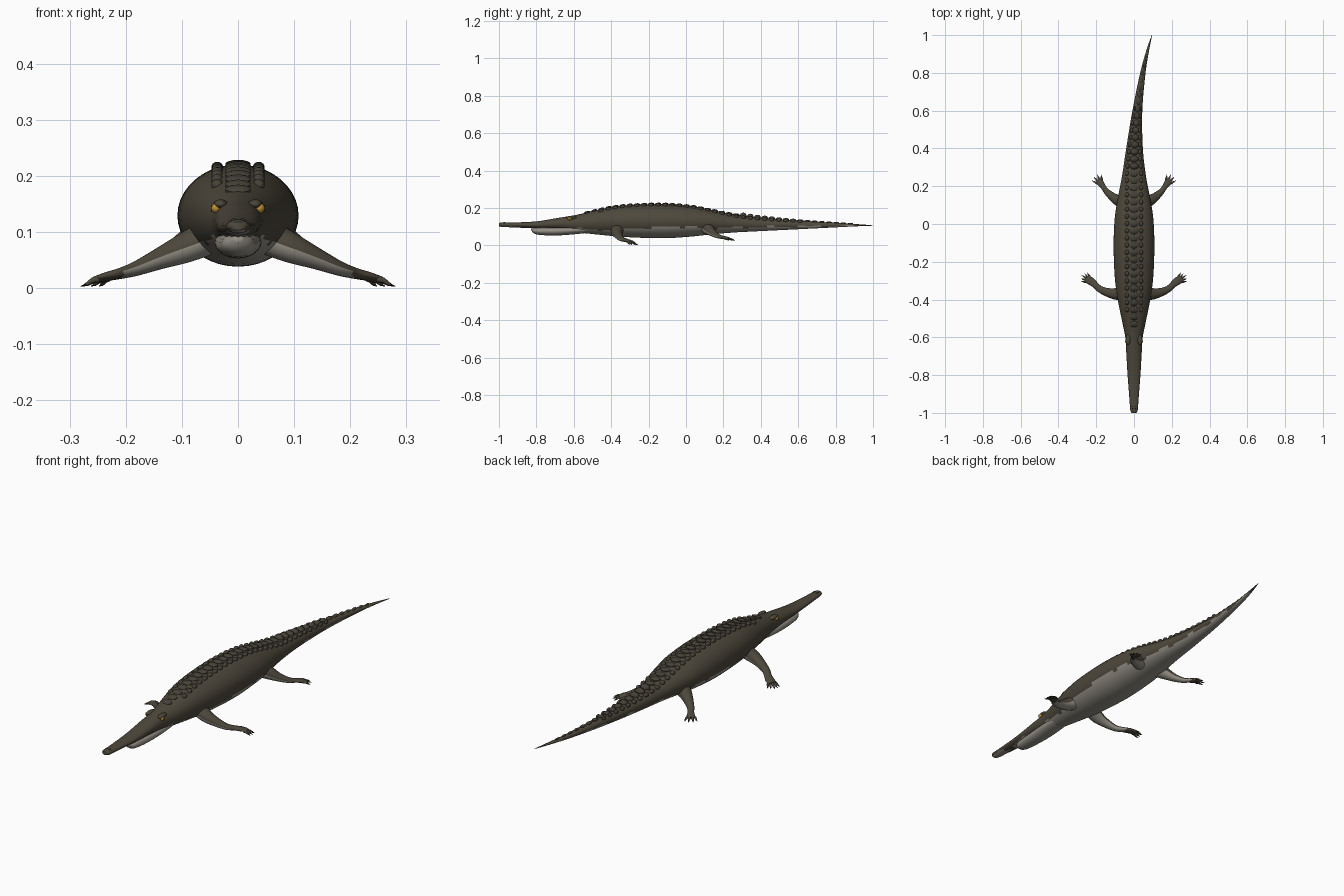
import bpy, bmesh, math
from mathutils import Vector, Matrix

cube = bpy.data.objects.get("Cube")
if cube:
    bpy.data.objects.remove(cube)


def material(name, r, g, b):
    m = bpy.data.materials.new(name)
    m.diffuse_color = (r, g, b, 1)
    m.use_nodes = True
    node = m.node_tree.nodes["Principled BSDF"]
    node.inputs["Base Color"].default_value = (r, g, b, 1)
    node.inputs["Roughness"].default_value = 0.8
    return m


HIDE = material("dark olive hide", 0.075, 0.065, 0.045)
BELLY = material("pale grey belly", 0.30, 0.28, 0.24)
SCUTE = material("dark scute", 0.06, 0.053, 0.038)
AMBER = material("amber eye", 0.50, 0.27, 0.03)
BLACK = material("black pupil and claw", 0.015, 0.013, 0.01)


def finish(bm, name, mats, angle=60):
    bmesh.ops.recalc_face_normals(bm, faces=bm.faces)
    mesh = bpy.data.meshes.new(name)
    bm.to_mesh(mesh)
    bm.free()
    for m in mats:
        mesh.materials.append(m)
    ob = bpy.data.objects.new(name, mesh)
    bpy.context.collection.objects.link(ob)
    bpy.ops.object.select_all(action='DESELECT')
    ob.select_set(True)
    bpy.context.view_layer.objects.active = ob
    bpy.ops.object.shade_smooth_by_angle(angle=math.radians(angle))
    return ob


def resample(rows, steps):
    """Smooth curve through the rows (Catmull-Rom on every column)."""
    out = []
    rows = [Vector(r) for r in rows]
    for i in range(len(rows) - 1):
        a, b, c, d = (rows[max(i - 1, 0)], rows[i], rows[i + 1],
                      rows[min(i + 2, len(rows) - 1)])
        for s in range(steps):
            t = s / steps
            out.append(0.5 * (2 * b + (c - a) * t + (2 * a - 5 * b + 4 * c - d) * t**2
                              + (3 * b - a - 3 * c + d) * t**3))
    return out + [rows[-1]]


def tube(bm, rows, sides):
    """Loft ellipses along rows of x, y, z, half width, half height."""
    rings = []
    for i, r in enumerate(rows):
        along = rows[min(i + 1, len(rows) - 1)] - rows[max(i - 1, 0)]
        along = Vector(along[:3]).normalized()
        side = along.cross(Vector((0, 0, 1))).normalized()
        up = side.cross(along)
        ring = []
        for k in range(sides):
            a = math.tau * k / sides
            ring.append(bm.verts.new(Vector(r[:3]) + side * r[3] * math.cos(a)
                                     + up * r[4] * math.sin(a)))
        rings.append(ring)
    for p, q in zip(rings, rings[1:]):
        for k in range(sides):
            n = (k + 1) % sides
            bm.faces.new((p[k], p[n], q[n], q[k]))
    bm.faces.new(rings[0])
    bm.faces.new(rings[-1])


def blob(bm, pos, size, segs=12, turn=0):
    m = (Matrix.Translation(pos) @ Matrix.Rotation(turn, 4, 'X')
         @ Matrix.Diagonal((*size, 1)))
    bmesh.ops.create_uvsphere(bm, u_segments=segs, v_segments=segs // 2 + 2,
                              radius=1, matrix=m)


# Body stations: y, x, half width, bottom, top, belly line
stations = [
    (-1.0, 0, .012, .103, .118, .100), (-.985, 0, .020, .098, .122, .100),
    (-.93, 0, .024, .096, .122, .099), (-.80, 0, .034, .090, .128, .094),
    (-.68, 0, .041, .084, .147, .090), (-.60, 0, .046, .072, .160, .088),
    (-.52, 0, .062, .062, .177, .086), (-.40, 0, .086, .050, .204, .084),
    (-.28, 0, .102, .042, .216, .090), (-.12, 0, .108, .038, .220, .100),
    (.02, 0, .103, .046, .210, .098), (.12, 0, .089, .056, .192, .094),
    (.25, 0, .064, .068, .166, .095), (.40, .003, .044, .076, .148, .097),
    (.60, .018, .026, .086, .132, .101), (.80, .047, .014, .096, .120, .103),
    (.92, .073, .007, .102, .113, .104), (1.0, .095, .001, .105, .107, .105)]
spine = resample(stations, 5)


def at(y):
    """Body station at any y."""
    for a, b in zip(spine, spine[1:]):
        if a[0] <= y <= b[0]:
            return a.lerp(b, (y - a[0]) / (b[0] - a[0]))
    return spine[-1]


def surface(y, dx):
    _, x, w, low, top, _ = at(y)
    f = math.sqrt(max(0, 1 - (dx / w) ** 2))
    return Vector((x + dx, y, (low + top) / 2 + (top - low) / 2 * f))


bm = bmesh.new()
tube(bm, [Vector((x, y, (b + t) / 2, w, (t - b) / 2)) for y, x, w, b, t, _ in spine], 40)
for f in bm.faces:
    c = f.calc_center_median()
    wave = .004 * math.sin(c.y * 31) + .002 * math.sin(c.y * 73)
    f.material_index = int(c.z < at(c.y)[5] + wave)
finish(bm, "body", [HIDE, BELLY])

# Lower jaw with its throat pouch
bm = bmesh.new()
jaw = [(0, -.825, .090, .008, .006), (0, -.805, .079, .026, .018),
       (0, -.76, .076, .033, .022), (0, -.68, .077, .039, .024),
       (0, -.60, .081, .042, .022), (0, -.52, .085, .040, .018)]
tube(bm, resample(jaw, 4), 24)
finish(bm, "lower_jaw", [BELLY])

# Eyes, brows and nostrils
for sx, label in ((1, "left"), (-1, "right")):
    parts = (("brow", (.031, -.612, .149), (.013, .028, .009), HIDE),
             ("eye", (.039, -.622, .142), (.009, .011, .009), AMBER),
             ("pupil", (.0465, -.624, .142), (.002, .002, .006), BLACK),
             ("nostril", (.008, -.972, .121), (.004, .007, .003), SCUTE))
    for part, p, size, mat in parts:
        bm = bmesh.new()
        blob(bm, Vector((sx * p[0], p[1], p[2])), size, 16)
        finish(bm, label + "_" + part, [mat])

# Armour: a column of broad plates flanked by rows of beads
bm = bmesh.new()
y = -.53
while y < .9:
    w = at(y)[2]
    slope = math.atan2(at(y + .02)[4] - at(y - .02)[4], .04)
    wide = min(.024, w * .5)
    size = .008 if y < .3 else max(.004, .3 * w)
    blob(bm, surface(y, 0), (wide, .018, size), 10, slope + .12)
    if -.47 < y < .62:
        for s in (-1, 1):
            blob(bm, surface(y, s * min(.037, w * .62)),
                 (min(.011, w * .25), .014, .010), 10, slope + .15)
    y += .038
finish(bm, "back_scutes", [SCUTE], 40)

# Legs: paths of x, y, z, half width, half height, then toes fan out
front = [(.055, -.365, .090, .036, .032), (.095, -.370, .071, .031, .027),
         (.140, -.362, .052, .023, .019), (.180, -.345, .035, .018, .013),
         (.205, -.322, .027, .017, .010), (.230, -.302, .021, .021, .008),
         (.250, -.290, .016, .018, .006)]
hind = [(.045, .105, .098, .036, .034), (.080, .122, .084, .030, .028),
        (.115, .145, .064, .022, .018), (.145, .172, .049, .016, .012),
        (.162, .195, .043, .014, .009), (.178, .218, .038, .018, .008),
        (.188, .232, .034, .016, .006)]
for name, path, drop, toes in (("front", front, .010, 5), ("hind", hind, .005, 4)):
    for sx, label in ((1, "left"), (-1, "right")):
        flip = [(sx * p[0], *p[1:]) for p in path]
        bm = bmesh.new()
        tube(bm, resample(flip, 4), 18)
        bmesh.ops.recalc_face_normals(bm, faces=bm.faces)
        foot_x = path[4][0]
        for f in bm.faces:
            under = f.normal.z < -.1 and abs(f.calc_center_median().x) < foot_x
            f.material_index = int(under)
        finish(bm, f"{label}_{name}_leg", [HIDE, BELLY])

        end = Vector(flip[-1][:3])
        ahead = end - Vector(flip[-3][:3])
        ahead.z = 0
        ahead.normalize()
        across = Vector((-ahead.y, ahead.x, 0))
        skin, claws = bmesh.new(), bmesh.new()
        for i in range(toes):
            k = 2 * i / (toes - 1) - 1
            aim = (ahead + across * k * .5).normalized()
            root = end + across * k * .013 - ahead * (.008 + .006 * abs(k))
            tip = root + aim * (.031 - .006 * abs(k)) - Vector((0, 0, drop))
            knuckle = root.lerp(tip, .5) + Vector((0, 0, .003))
            point = tip + aim * .010 - Vector((0, 0, .003))
            tube(skin, [Vector((*root, .0055, .0055)), Vector((*knuckle, .006, .005)),
                        Vector((*tip, .0035, .003))], 8)
            tube(claws, [Vector((*tip, .003, .0027)), Vector((*point, .0005, .0005))], 6)
        finish(skin, f"{label}_{name}_toes", [HIDE])
        finish(claws, f"{label}_{name}_claws", [BLACK])
